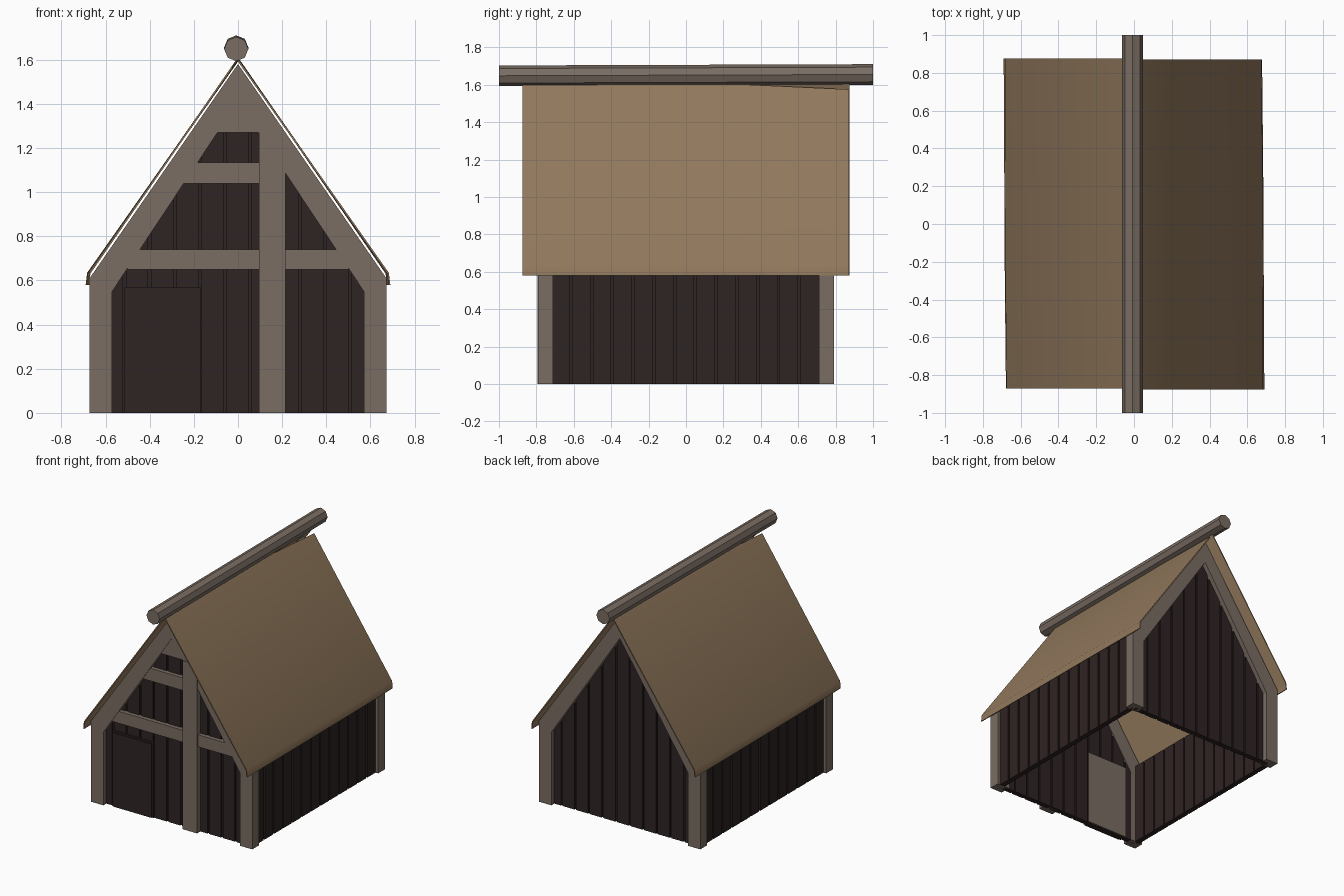
import bpy, bmesh, math

if "Cube" in bpy.data.objects:
    bpy.data.objects.remove(bpy.data.objects["Cube"])


def material(name, rgb):
    m = bpy.data.materials.new(name)
    m.diffuse_color = (*rgb, 1)
    m.use_nodes = True
    m.node_tree.nodes["Principled BSDF"].inputs["Base Color"].default_value = m.diffuse_color
    return m


GREY = material("weathered_timber", (0.195, 0.153, 0.125))
DARK = material("dark_planks", (0.028, 0.017, 0.017))
THATCH = material("thatch", (0.283, 0.188, 0.107))


def loft(bm, rings):
    """Join closed rings of 3D points and cap both ends."""
    rows = [[bm.verts.new(p) for p in ring] for ring in rings]
    n = len(rows[0])
    for a, b in zip(rows, rows[1:]):
        for i in range(n):
            j = (i + 1) % n
            bm.faces.new((a[i], a[j], b[j], b[i]))
    bm.faces.new(rows[0][::-1])
    bm.faces.new(rows[-1])


def prism(bm, outline, y0, y1):
    loft(bm, [[(x, y, z) for x, z in outline] for y in (y0, y1)])


def box(bm, x0, x1, y0, y1, z0, z1):
    prism(bm, [(x0, z0), (x1, z0), (x1, z1), (x0, z1)], y0, y1)


def finish(name, bm, mat, smooth=None):
    bmesh.ops.recalc_face_normals(bm, faces=bm.faces)
    me = bpy.data.meshes.new(name)
    bm.to_mesh(me)
    bm.free()
    me.materials.append(mat)
    if smooth:
        me.shade_smooth()
        me.set_sharp_from_angle(angle=math.radians(smooth))
    ob = bpy.data.objects.new(name, me)
    bpy.context.collection.objects.link(ob)
    return ob


# Gable frames: corner posts and rafters in one outline
half = [(0.672, 0), (0.672, 0.61), (0, 1.58), (-0.672, 0.61), (-0.672, 0),
        (-0.57, 0), (-0.57, 0.55), (0, 1.41), (0.57, 0.55), (0.57, 0)]
for name, y0, y1 in (("front_frame", -0.79, -0.71), ("back_frame", 0.71, 0.79)):
    bm = bmesh.new()
    prism(bm, half, y0, y1)
    finish(name, bm, GREY)

# Front timbers: upright, two cross beams and apex board
bm = bmesh.new()
box(bm, 0.095, 0.215, -0.795, -0.73, 0, 1.27)
finish("front_upright", bm, GREY)
for name, x0, x1, z0, z1 in (("lower_beam", -0.5, 0.5, 0.65, 0.74),
                             ("upper_beam", -0.27, 0.12, 1.04, 1.135)):
    bm = bmesh.new()
    box(bm, x0, x1, -0.785, -0.735, z0, z1)
    finish(name, bm, GREY)
bm = bmesh.new()
prism(bm, [(-0.11, 1.27), (0.11, 1.27), (0, 1.43)], -0.785, -0.735)
finish("apex_board", bm, GREY)


# Gable walls: thin core with planks on it, tops cut to the roof slope
def top(x):
    return 1.5 - 1.416 * abs(x)


def gable_slice(bm, x0, x1, y0, y1):
    xs = [x1, 0, x0] if x0 < 0 < x1 else [x1, x0]
    prism(bm, [(x0, 0), (x1, 0)] + [(x, top(x)) for x in xs], y0, y1)


for name, s in (("front_wall", -1), ("back_wall", 1)):
    bm = bmesh.new()
    gable_slice(bm, -0.62, 0.62, s * 0.725, s * 0.745)
    for i in range(11):
        x = -0.62 + i * 0.1135
        gable_slice(bm, x, x + 0.1, s * 0.715, s * 0.755)
    finish(name, bm, DARK)

# Side walls with planks
for name, s in (("left_wall", -1), ("right_wall", 1)):
    bm = bmesh.new()
    box(bm, s * 0.62, s * 0.64, -0.73, 0.73, 0, 0.62)
    for i in range(13):
        y = -0.72 + i * 0.111
        box(bm, s * 0.61, s * 0.65, y, y + 0.098, 0, 0.62)
    finish(name, bm, DARK)

# Door: dark outside with a raised panel, bare timber inside
bm = bmesh.new()
box(bm, -0.515, -0.17, -0.762, -0.73, 0, 0.57)
box(bm, -0.505, -0.185, -0.768, -0.74, 0, 0.557)
finish("door", bm, DARK)
bm = bmesh.new()
box(bm, -0.515, -0.17, -0.714, -0.705, 0, 0.57)
finish("door_inside", bm, GREY)

# Roof: two slightly skewed sheets with a turned-down eave, the same under a half turn
sections = [(-0.875, (0, 1.605), (0.683, 0.635), (0.69, 0.58)),
            (0.3, (0.005, 1.602), (0.68, 0.635), (0.684, 0.58)),
            (0.872, (0.025, 1.575), (0.675, 0.635), (0.678, 0.58))]
for name, s in (("right_roof", 1), ("left_roof", -1)):
    bm = bmesh.new()
    rings = []
    for y, ridge, knee, eave in sections:
        inner = [(eave[0] - 0.007, eave[1]), (knee[0] - 0.006, knee[1] - 0.005),
                 (ridge[0], ridge[1] - 0.014)]
        rings.append([(s * x, s * y, z) for x, z in [ridge, knee, eave] + inner])
    loft(bm, rings)
    finish(name, bm, THATCH, 40)

# Eight-sided ridge log, rising a little to the back
bm = bmesh.new()
loft(bm, [[(-0.008 + 0.055 * math.sin(k * math.pi / 4), y,
            z + 0.055 * math.cos(k * math.pi / 4)) for k in range(8)]
          for y, z in ((-1, 1.648), (1, 1.655))])
finish("ridge_log", bm, GREY)
